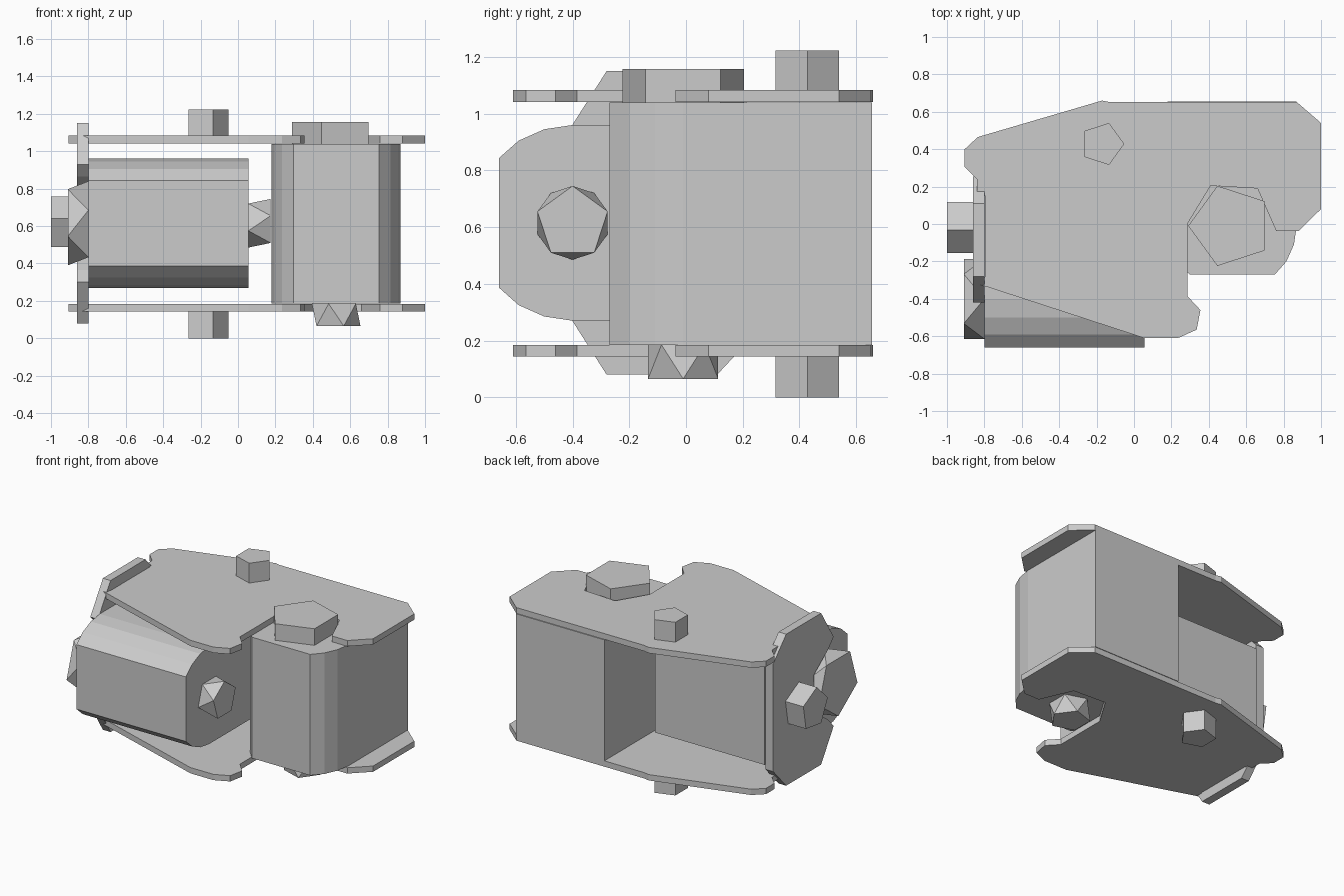
import bpy, bmesh, math

if "Cube" in bpy.data.objects:
    bpy.data.objects.remove(bpy.data.objects["Cube"])


def loft(name, ring_a, ring_b, twisted=False):
    """Close two matching rings into a solid; twisted rings get triangular sides."""
    bm = bmesh.new()
    a = [bm.verts.new(p) for p in ring_a]
    b = [bm.verts.new(p) for p in ring_b]
    n = len(a)
    for i in range(n):
        j = (i + 1) % n
        if twisted:
            bm.faces.new((a[i], a[j], b[i]))
            bm.faces.new((b[i], a[j], b[j]))
        else:
            bm.faces.new((a[i], a[j], b[j], b[i]))
    bm.faces.new(a[::-1])
    bm.faces.new(b)
    bmesh.ops.recalc_face_normals(bm, faces=bm.faces)
    mesh = bpy.data.meshes.new(name)
    bm.to_mesh(mesh)
    bm.free()
    obj = bpy.data.objects.new(name, mesh)
    bpy.context.collection.objects.link(obj)
    return obj


def pentagon(cx, cy, r, start):
    return [(cx + r * math.cos(math.radians(start + 72 * i)),
             cy + r * math.sin(math.radians(start + 72 * i))) for i in range(5)]


# Placement frames: (profile u, profile v, distance along axis) -> world
def along_x(u, v, w):
    return (w, u, v)


def along_z(u, v, w):
    return (u, v, w)


def upright_block(u, v, w):
    # the lying block turned a quarter about y and moved right
    return (v - 0.09, u + 0.39, 0.24 - w)


def solid(name, frame, prof_a, w_a, w_b, prof_b=None):
    ra = [frame(u, v, w_a) for u, v in prof_a]
    rb = [frame(u, v, w_b) for u, v in (prof_b or prof_a)]
    return loft(name, ra, rb, prof_b is not None)


# Two identical blocks with one rounded end, and their pentagonal hubs
MID = 0.615
half = [(0.265, 0.345), (-0.40, 0.345), (-0.50, 0.33), (-0.59, 0.29), (-0.66, 0.228)]
block = [(y, MID + h) for y, h in half] + [(y, MID - h) for y, h in reversed(half)]

for label, frame in (("lying", along_x), ("upright", upright_block)):
    solid(label + "_block", frame, block, -0.80, 0.055)
    # small twisted hub
    solid(label + "_small_hub", frame, pentagon(-0.40, MID, 0.13, -90), 0.055, 0.175,
          pentagon(-0.40, MID, 0.13, -54))

# Large hubs: twisted on the lying block, straight on the upright block
solid("lying_large_hub", along_x, pentagon(-0.40, MID, 0.225, 90), -0.80, -0.91,
      pentagon(-0.40, MID, 0.225, 126))
solid("upright_large_hub", along_z, pentagon(0.515, -0.01, 0.225, 180), 1.04, 1.157)

# Top and bottom plates with a bay around the upright hub, and their pegs
plate = [(-0.17, 0.66), (-0.13, 0.652), (0.87, 0.652), (1.0, 0.54), (1.0, 0.08),
         (0.88, -0.037), (0.76, -0.037), (0.66, 0.19), (0.41, 0.205), (0.285, 0.0),
         (0.285, -0.385), (0.355, -0.46), (0.335, -0.565), (0.235, -0.61),
         (0.055, -0.61), (-0.835, -0.32), (-0.795, -0.28), (-0.795, 0.15),
         (-0.84, 0.16), (-0.84, 0.24), (-0.905, 0.305), (-0.905, 0.40),
         (-0.835, 0.465)]
peg = pentagon(-0.17, 0.428, 0.118, 0)
for label, z0, z1, end in (("top", 1.042, 1.083, 1.223), ("bottom", 0.184, 0.143, 0.0)):
    solid(label + "_plate", along_z, plate, z0, z1)
    solid(label + "_peg", along_z, peg, z1, end)

# Left end plate, with a bay around the lying hub, and its peg
edge = [(0.255, 0.38), (0.11, 0.535), (-0.28, 0.535), (-0.42, 0.315), (-0.36, 0.25),
        (-0.20, 0.13)]
end_plate = [(y, MID + h) for y, h in edge] + [(y, MID - h) for y, h in reversed(edge)]
solid("left_plate", along_x, end_plate, -0.80, -0.86)
solid("left_peg", along_x, pentagon(-0.012, MID, 0.145, 98), -0.86, -1.0)
